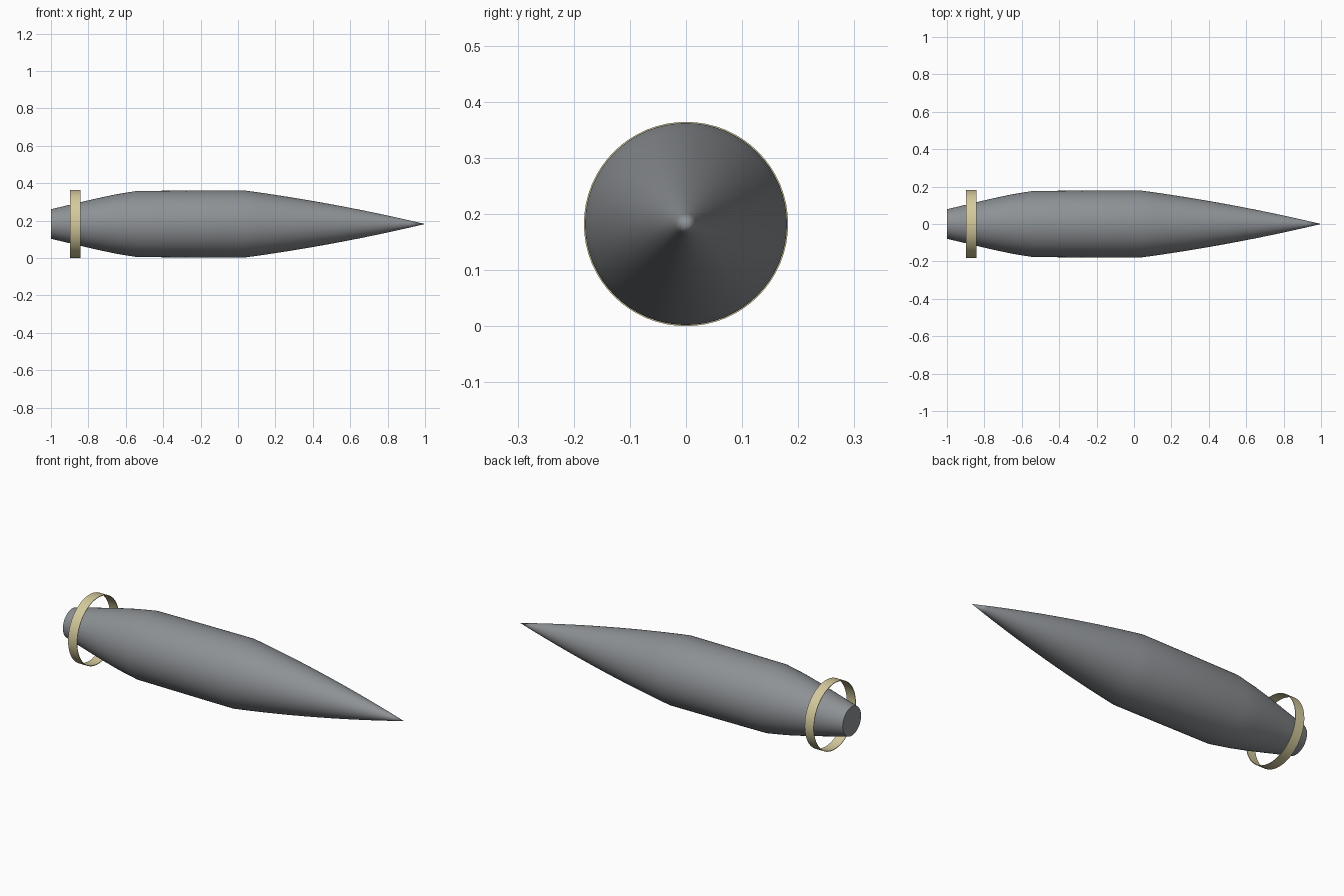
import bpy, bmesh, math

if "Cube" in bpy.data.objects:
    bpy.data.objects.remove(bpy.data.objects["Cube"])

SIDES = 64
AXIS_Z = 0.182


def material(name, rgb):
    m = bpy.data.materials.new(name)
    m.diffuse_color = (*rgb, 1.0)
    m.use_nodes = True
    m.node_tree.nodes["Principled BSDF"].inputs["Base Color"].default_value = m.diffuse_color
    return m


def lathe(name, profile, mat, closed=False, cap=False):
    """Revolve (x, radius) points around the long axis."""
    bm = bmesh.new()
    rings = []
    for x, r in profile:
        if r == 0:
            rings.append([bm.verts.new((x, 0, AXIS_Z))] * SIDES)
        else:
            rings.append([bm.verts.new((x, r * math.cos(2 * math.pi * i / SIDES),
                                        AXIS_Z + r * math.sin(2 * math.pi * i / SIDES)))
                          for i in range(SIDES)])
    pairs = list(zip(rings, rings[1:]))
    if closed:
        pairs.append((rings[-1], rings[0]))
    for a, b in pairs:
        for i in range(SIDES):
            j = (i + 1) % SIDES
            bm.faces.new(dict.fromkeys((a[i], a[j], b[j], b[i])))
    if cap:
        bm.faces.new(rings[0])
    bmesh.ops.recalc_face_normals(bm, faces=bm.faces)
    mesh = bpy.data.meshes.new(name)
    bm.to_mesh(mesh)
    bm.free()
    mesh.materials.append(mat)
    obj = bpy.data.objects.new(name, mesh)
    bpy.context.collection.objects.link(obj)
    bpy.context.view_layer.objects.active = obj
    obj.select_set(True)
    bpy.ops.object.shade_smooth_by_angle(angle=math.radians(35))
    obj.select_set(False)
    return obj


steel = material("grey steel", (0.27, 0.285, 0.30))
brass = material("pale brass", (0.66, 0.59, 0.34))

# Body: tapered tail, straight middle, gently curved pointed nose
body = [(-1.0, 0.079), (-0.92, 0.098), (-0.84, 0.117), (-0.75, 0.138),
        (-0.65, 0.159), (-0.54, 0.177), (-0.2, 0.179), (0.03, 0.180)]
for k in range(1, 13):
    t = k / 12
    r = 0.180 * (1 - t) + 0.05 * t * (1 - t)
    body.append((0.03 + 0.97 * t, 0 if k == 12 else r))
lathe("shell_body", body, steel, cap=True)

# Loose thin band around the tail
lathe("driving_band", [(-0.897, 0.182), (-0.843, 0.182),
                       (-0.843, 0.179), (-0.897, 0.179)], brass, closed=True)
